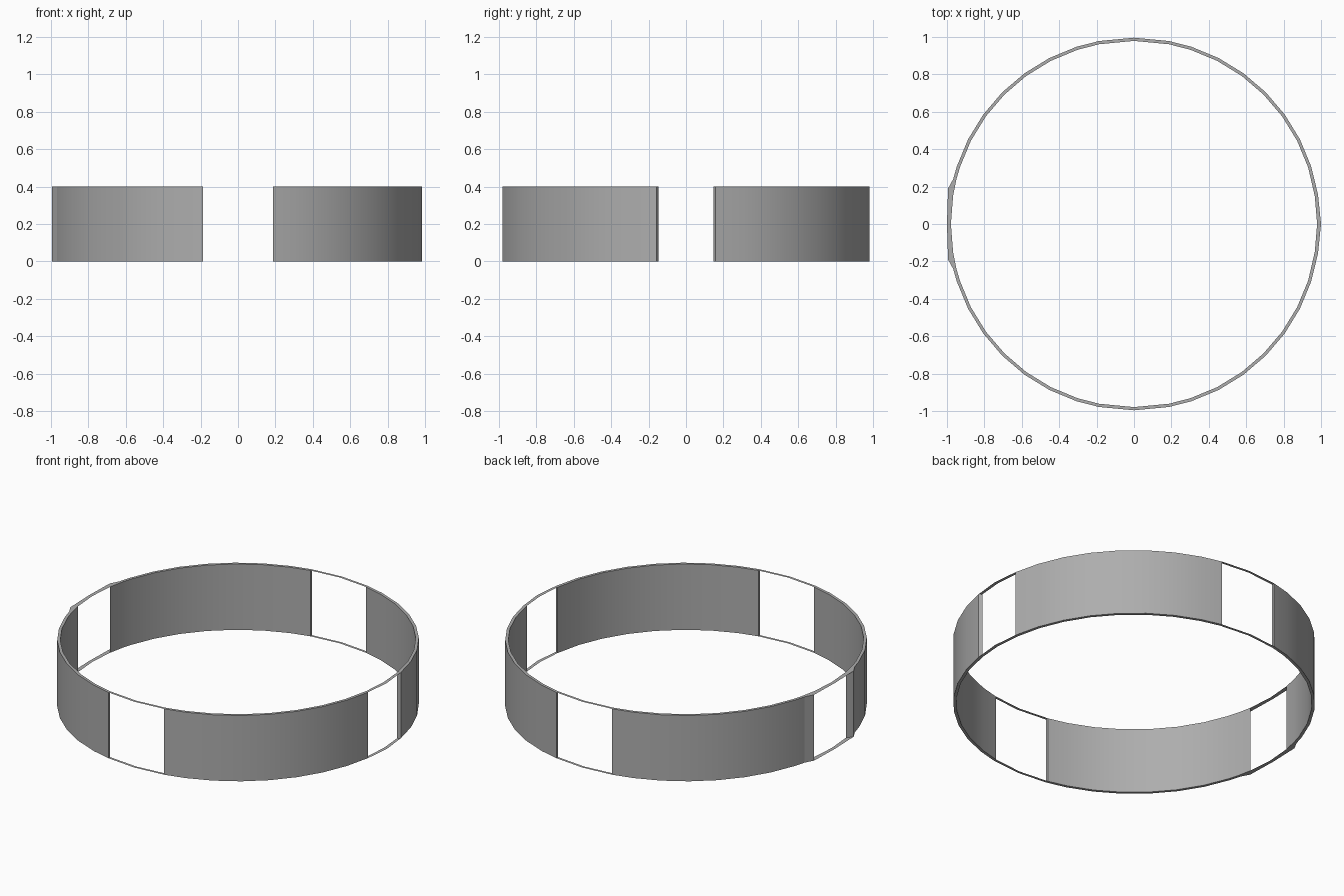
import bpy
from math import sin, cos, radians, sqrt

if "Cube" in bpy.data.objects:
    bpy.data.objects.remove(bpy.data.objects["Cube"])

H = 0.4                        # height
RO, RI = 0.996, 0.979          # outer and inner radius
# 9 degree steps, plus a short kink beside the left opening
ANGLES = sorted([9 * i for i in range(40)] + [166, 194])
N = len(ANGLES)


def point(deg, radius, is_outer):
    """Point of the outline; the ones beside each cardinal are opening edges."""
    a = radians(deg)
    x, y = radius * cos(a), radius * sin(a)
    sx, sy = (1 if x > 0 else -1), (1 if y > 0 else -1)
    if deg in (81, 99, 261, 279):              # front and back openings
        x = 0.187 * sx
        y = sqrt(radius ** 2 - x ** 2) * sy
    elif deg in (9, 351):                      # right opening
        y = (0.158 if is_outer else 0.147) * sy
    elif is_outer and deg in (171, 189):       # left side is straightened
        x, y = -0.994, 0.19 * sy
    elif is_outer and deg == 180:
        x = -1.0
    elif is_outer and deg == 0:
        x = 1.0
    return x, y


outer = [point(d, RO, True) for d in ANGLES]
inner = [point(d, RI, False) for d in ANGLES]

grey = bpy.data.materials.new("dark_grey")
grey.diffuse_color = (0.42, 0.42, 0.42, 1)
grey.use_nodes = True
grey.node_tree.nodes["Principled BSDF"].inputs["Base Color"].default_value = grey.diffuse_color


def mesh_object(name, verts, faces):
    me = bpy.data.meshes.new(name)
    me.from_pydata(verts, [], faces)
    me.materials.append(grey)
    me.update()
    ob = bpy.data.objects.new(name, me)
    bpy.context.collection.objects.link(ob)
    bpy.ops.object.select_all(action='DESELECT')
    ob.select_set(True)
    bpy.context.view_layer.objects.active = ob
    bpy.ops.object.shade_smooth_by_angle(angle=radians(12))


# thin flat rims that bridge the openings
for name, z in (("bottom_rim", 0), ("top_rim", H)):
    verts = [(x, y, z) for x, y in outer + inner]
    faces = []
    for i in range(N):
        j = (i + 1) % N
        f = (i, j, N + j, N + i)
        faces.append(f if z else f[::-1])
    mesh_object(name, verts, faces)

# four curved double-walled panels, open at top and bottom where the rims sit
for q, name in enumerate(("back_right_panel", "back_left_panel",
                          "front_left_panel", "front_right_panel")):
    verts, faces = [], []
    for i, d in enumerate(ANGLES):
        if 90 * q < d < 90 * (q + 1):
            for x, y in (outer[i], inner[i]):
                verts += [(x, y, 0), (x, y, H)]
    last = len(verts) - 4
    for b in range(0, last, 4):
        faces.append((b, b + 4, b + 5, b + 1))
        faces.append((b + 2, b + 3, b + 7, b + 6))
    faces.append((0, 1, 3, 2))
    faces.append((last, last + 2, last + 3, last + 1))
    mesh_object(name, verts, faces)
